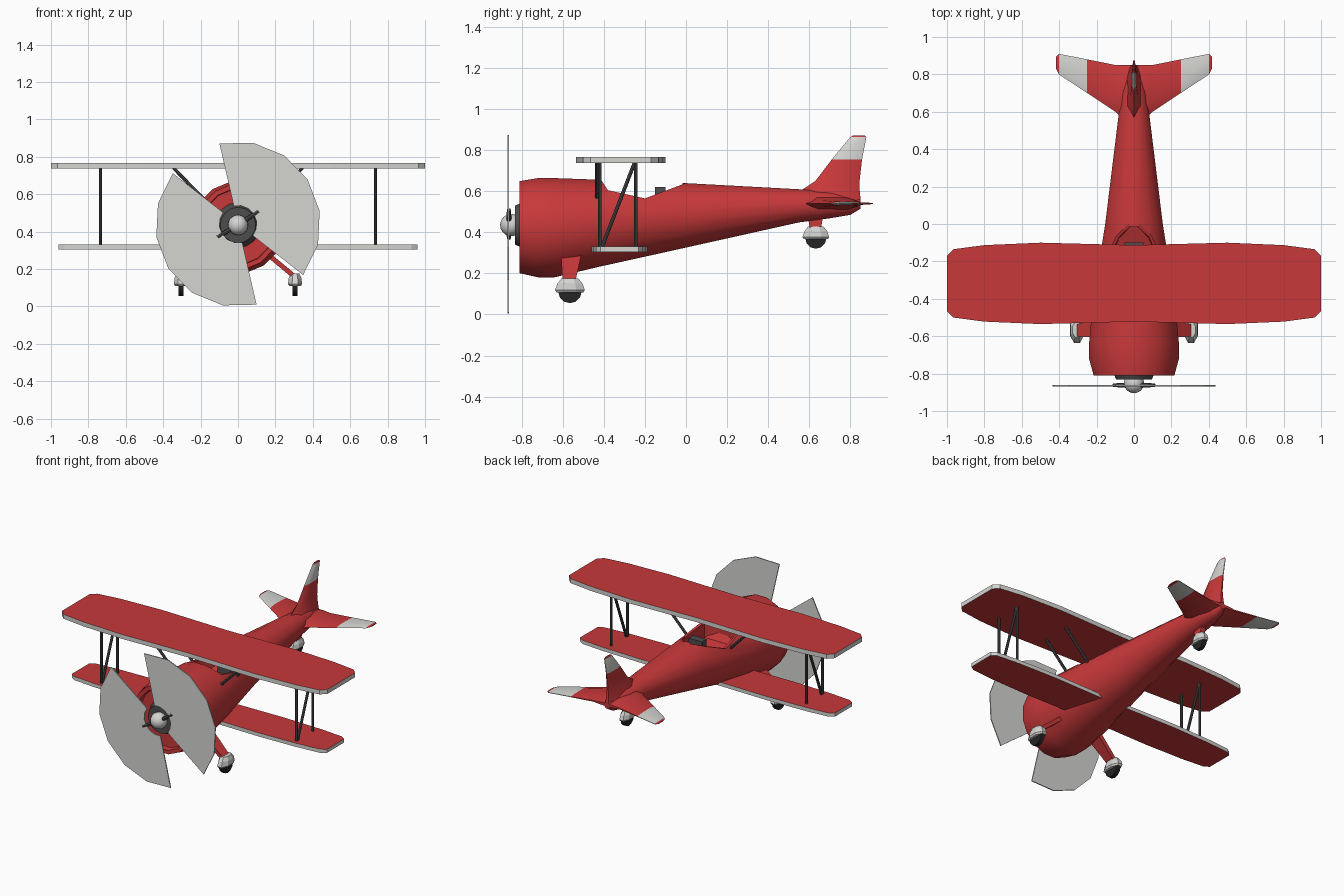
import bpy, bmesh, math
from mathutils import Vector, Matrix

cube = bpy.data.objects.get("Cube")
if cube:
    bpy.data.objects.remove(cube, do_unlink=True)


def material(name, r, g, b):
    m = bpy.data.materials.new(name)
    m.use_nodes = True
    m.diffuse_color = (r, g, b, 1)
    m.node_tree.nodes["Principled BSDF"].inputs["Base Color"].default_value = (r, g, b, 1)
    return m


RED = material("red paint", 0.58, 0.04, 0.042)
LIGHT = material("light grey paint", 0.66, 0.66, 0.64)
DARK = material("dark grey metal", 0.075, 0.075, 0.078)
BLACK = material("black rubber", 0.018, 0.018, 0.018)


def finish(name, bm, mats, smooth=None):
    """Turn a bmesh into an object, smooth below the given angle."""
    bmesh.ops.recalc_face_normals(bm, faces=bm.faces[:])
    mesh = bpy.data.meshes.new(name)
    bm.to_mesh(mesh)
    bm.free()
    for m in mats:
        mesh.materials.append(m)
    ob = bpy.data.objects.new(name, mesh)
    bpy.context.collection.objects.link(ob)
    if smooth:
        smooth_object(ob, smooth)
    return ob


def smooth_object(ob, angle):
    bpy.ops.object.select_all(action='DESELECT')
    ob.select_set(True)
    bpy.context.view_layer.objects.active = ob
    bpy.ops.object.shade_smooth_by_angle(angle=math.radians(angle))


def loft(name, rings, mats, smooth=None, rule=None):
    """Skin a list of equal-length rings and cap both ends."""
    bm = bmesh.new()
    loops = [[bm.verts.new(p) for p in ring] for ring in rings]
    n = len(loops[0])
    for a, b in zip(loops, loops[1:]):
        for i in range(n):
            j = (i + 1) % n
            bm.faces.new((a[i], a[j], b[j], b[i]))
    bm.faces.new(loops[0])
    bm.faces.new(loops[-1])
    bm.normal_update()
    if rule:
        for f in bm.faces:
            f.material_index = rule(f)
    return finish(name, bm, mats, smooth)


def tube(name, a, b, r1, r2, mat, sides=8, smooth=40):
    a, b = Vector(a), Vector(b)
    d = b - a
    mat4 = Matrix.Translation((a + b) / 2) @ d.to_track_quat('Z', 'Y').to_matrix().to_4x4()
    bm = bmesh.new()
    bmesh.ops.create_cone(bm, cap_ends=True, segments=sides, radius1=r1,
                          radius2=r2, depth=d.length, matrix=mat4)
    return finish(name, bm, [mat], smooth)


# Fuselage: elliptical stations (y, half width, bottom, top)
def oval(y, w, lo, hi, n=16):
    return [(w * math.sin(math.tau * (i + .5) / n), y,
             (lo + hi) / 2 + (hi - lo) / 2 * math.cos(math.tau * (i + .5) / n) * 1.015)
            for i in range(n)]


stations = [(-.81, .22, .20, .65), (-.72, .245, .18, .665), (-.64, .245, .18, .665),
            (-.42, .225, .232, .657), (0, .157, .325, .64), (.55, .088, .448, .61),
            (.70, .07, .468, .60), (.80, .045, .485, .58), (.85, .02, .515, .56)]
fuselage = loft("fuselage", [oval(*s) for s in stations], [RED, LIGHT, DARK, BLACK])

# Cockpit notch cut through the top of the fuselage
notch = [(-.43, .68), (-.38, .605), (-.2, .565), (.03, .651)]
outline = notch + [(.03, .9), (-.43, .9)]
cutter = loft("cockpit_cutter", [[(x, y, z) for y, z in outline] for x in (-.4, .4)], [RED])
cutter.hide_render = True
cut = fuselage.modifiers.new("cockpit", 'BOOLEAN')
cut.operation = 'DIFFERENCE'
cut.solver = 'EXACT'
cut.object = cutter
graph = bpy.context.evaluated_depsgraph_get()
carved = bpy.data.meshes.new_from_object(fuselage.evaluated_get(graph))
fuselage.modifiers.clear()
fuselage.data = carved
bpy.data.objects.remove(cutter, do_unlink=True)


def on_notch(v):
    for (y0, z0), (y1, z1) in zip(notch, notch[1:]):
        if y0 - .001 <= v.co.y <= y1 + .001:
            if abs(z0 + (z1 - z0) * (v.co.y - y0) / (y1 - y0) - v.co.z) < .002:
                return True
    return False


def recess(bm, faces, rim, shift):
    """Light rim around the faces, then sink them as a dark well."""
    edge = bmesh.ops.inset_region(bm, faces=faces, thickness=rim, use_even_offset=True)["faces"]
    wall = bmesh.ops.inset_region(bm, faces=faces, thickness=.003)["faces"]
    for v in {v for f in faces for v in f.verts}:
        v.co += Vector(shift)
    return edge, wall


bm = bmesh.new()
bm.from_mesh(carved)
bm.normal_update()
for f in bm.faces:
    f.material_index = 1 if -.72 < f.calc_center_median().y < -.64 else 0
opening = [f for f in bm.faces if all(on_notch(v) for v in f.verts)]
nose = [f for f in bm.faces if f.normal.y < -.95 and f.calc_center_median().y < -.8]
for faces, rim, shift, inner in ((opening, .016, (0, 0, -.1), 2), (nose, .025, (0, .04, 0), 3)):
    if faces:
        edge, wall = recess(bm, faces, rim, shift)
        for f in edge:
            f.material_index = 1
        for f in wall + faces:
            f.material_index = inner
bm.to_mesh(carved)
bm.free()
carved.materials.clear()
for m in (RED, LIGHT, DARK, BLACK):
    carved.materials.append(m)
smooth_object(fuselage, 32)

# Seat back inside the cockpit
loft("seat_back", [[(x, y, z) for x, y in ((-.05, -.15), (.05, -.15), (.05, -.1), (-.05, -.1))]
                   for z in (.45, .62)], [DARK])


# Wings: softly bowed planforms, red skins and light edges
def wing(name, half, front, back, low, high):
    bow = [(0, .03), (.5, 0), (.8, .03), (.965, .08), (1, .16)]
    right = [(u * half, front + (back - front) * t) for u, t in bow]
    right += [(u * half, back - (back - front) * t) for u, t in reversed(bow)]
    plan = right + [(-x, y) for x, y in reversed(right) if x > 0]
    loft(name, [[(x, y, z) for x, y in plan] for z in (low, high)],
         [RED, LIGHT], rule=lambda f: 0 if abs(f.normal.z) > .5 else 1)


wing("upper_wing", 1.0, -.535, -.10, .737, .767)
wing("lower_wing", .96, -.46, -.187, .305, .33)


# Tail surfaces: thin sections (span, leading y, trailing y, half thickness)
def section(span, lead, trail, t):
    c = trail - lead
    return [(lead, 0), (lead + .25 * c, t), (trail - .2 * c, t * .8), (trail, t * .25),
            (trail, -t * .25), (trail - .2 * c, -t * .8), (lead + .25 * c, -t)]


half = [(.05, .55, .85, .035), (.10, .60, .85, .016), (.25, .70, .88, .008),
        (.402, .80, .91, .006), (.416, .83, .895, .003)]
span = [(-s, a, b, t) for s, a, b, t in reversed(half)] + half
loft("tailplane", [[(s[0], y, .54 + z) for y, z in section(*s)] for s in span],
     [RED, LIGHT], 35, lambda f: int(.25 < abs(f.calc_center_median().x) < .402))
fin = [(.56, .54, .85, .045), (.61, .57, .845, .032), (.65, .63, .845, .02),
       (.755, .71, .857, .011), (.864, .80, .878, .008), (.872, .815, .87, .004)]
loft("tail_fin", [[(x, y, s[0]) for y, x in section(*s)] for s in fin],
     [RED, LIGHT], 35, lambda f: int(.755 < f.calc_center_median().z < .864))

# Engine hub, spinner and broad two-bladed propeller
HUB = .435
tube("engine_hub", (0, -.76, HUB), (0, -.832, HUB), .125, .095, DARK, 16)
tube("propeller_shaft", (0, -.80, HUB), (0, -.86, HUB), .05, .05, LIGHT, 16)
bm = bmesh.new()
bmesh.ops.create_uvsphere(bm, u_segments=16, v_segments=10, radius=.054,
                          matrix=Matrix.Translation((0, -.851, HUB)))
finish("spinner", bm, [LIGHT], 60)
for k, label in enumerate(("upper", "lower")):
    def rim(r, deg):
        a = math.radians(deg + 180 * k)
        return (r * math.cos(a), .44 + r * math.sin(a))
    arc = [103 - 23.5 * i for i in range(7)]
    shape = [rim(.442, a) for a in arc] + [rim(.1, a) for a in reversed(arc)]
    loft(label + "_propeller_blade", [[(x, y, z) for x, z in shape] for y in (-.868, -.861)], [LIGHT])
    x, z = rim(.13, 32)
    tube(label + "_blade_shank", (0, -.862, HUB), (x, -.862, z), .014, .01, DARK)


# Wheels with spats, standing on tapered legs
def wheel_set(name, x, y, z, size):
    tube(name + "_wheel", (x - .014, y, z + .057 * size), (x + .014, y, z + .057 * size),
         .057 * size, .057 * size, BLACK, 12)
    rings = []
    for h, rx, ry in ((.053, .03, .066), (.064, .038, .073), (.095, .035, .062), (.12, .024, .042)):
        rings.append([(x + rx * size * math.cos(math.tau * (i + .5) / 8) * 1.07,
                       y + ry * size * math.sin(math.tau * (i + .5) / 8) * 1.07,
                       z + h * size) for i in range(8)])
    loft(name + "_wheel_spat", rings, [LIGHT])


def leg(name, top, bottom, thick):
    loft(name, [[(x + dx, y, z) for dx, y in ((-thick, y0), (thick, y0), (thick, y1), (-thick, y1))]
                for x, z, y0, y1 in (top, bottom)], [RED])


wheel_set("tail", 0, .632, .32, .9)
leg("tail_leg", (0, .49, .59, .67), (0, .41, .605, .655), .018)

for s, side in ((1, "left"), (-1, "right")):
    wheel_set(side, s * .305, -.565, .055, 1)
    leg(side + "_wheel_leg", (s * .12, .31, -.61, -.505), (s * .308, .155, -.6, -.54), .02)
    # Outer struts in an N between the wings, and slanted centre struts
    x = s * .735
    for label, top, low in (("front", -.42, -.42), ("rear", -.245, -.245), ("diagonal", -.25, -.41)):
        tube(f"{side}_{label}_strut", (x, top, .74), (x, low, .325), .009, .009, DARK)
    for label, y in (("front", -.435), ("rear", -.245)):
        tube(f"{side}_{label}_centre_strut", (s * .345, y, .74), (s * .16, y, .55), .009, .009, DARK)
